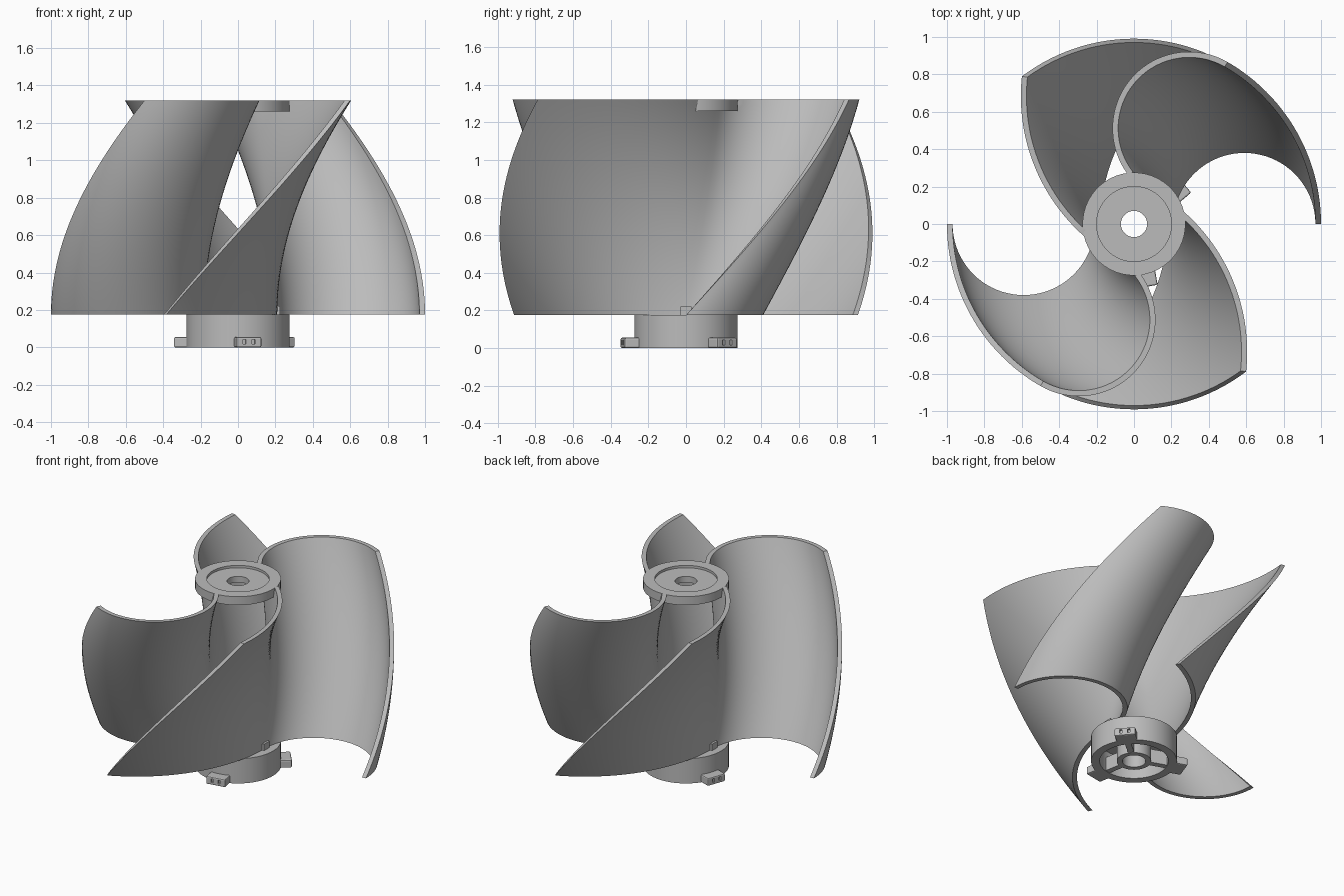
import bpy, bmesh, math
from math import sin, cos, pi, radians
from mathutils import Vector, Matrix

cube = bpy.data.objects.get("Cube")
if cube:
    bpy.data.objects.remove(cube, do_unlink=True)

grey = bpy.data.materials.new("plain grey")
grey.use_nodes = True
grey.diffuse_color = (0.5, 0.5, 0.5, 1)
grey.node_tree.nodes["Principled BSDF"].inputs["Base Color"].default_value = (0.5, 0.5, 0.5, 1)

BASE, TOP, TWIST = 0.175, 1.32, radians(60)


def finish(name, bm, turn=0.0, smooth=True):
    """Turn a bmesh into a named, coloured object rotated about z."""
    bmesh.ops.recalc_face_normals(bm, faces=bm.faces)
    mesh = bpy.data.meshes.new(name)
    bm.to_mesh(mesh)
    bm.free()
    mesh.materials.append(grey)
    obj = bpy.data.objects.new(name, mesh)
    bpy.context.collection.objects.link(obj)
    obj.rotation_euler.z = turn
    if smooth:
        bpy.ops.object.select_all(action='DESELECT')
        obj.select_set(True)
        bpy.context.view_layer.objects.active = obj
        bpy.ops.object.shade_smooth_by_angle(angle=radians(35))
    return obj


def lathe(name, profile, steps=72):
    """Revolve a closed (radius, z) outline."""
    bm = bmesh.new()
    rings = [[bm.verts.new((r * cos(2 * pi * i / steps), r * sin(2 * pi * i / steps), z))
              for r, z in profile] for i in range(steps)]
    n = len(profile)
    for i in range(steps):
        a, b = rings[i], rings[(i + 1) % steps]
        for j in range(n):
            k = (j + 1) % n
            bm.faces.new((a[j], a[k], b[k], b[j]))
    return finish(name, bm)


def box(name, low, high, turn=0.0):
    low, high = Vector(low), Vector(high)
    bm = bmesh.new()
    bmesh.ops.create_cube(bm, size=1)
    bmesh.ops.transform(bm, verts=bm.verts,
                        matrix=Matrix.Translation((low + high) / 2) @ Matrix.Diagonal((*(high - low), 1)))
    return finish(name, bm, turn, smooth=False)


def arc(cx, radius, start, end, steps):
    angles = [radians(start + (end - start) * i / steps) for i in range(steps + 1)]
    return [(cx + radius * cos(a), radius * sin(a)) for a in angles]


# S-shaped ribbon section: a half circle flowing into a shallow arc
def ribbon_side(tight, shallow):
    return arc(0.59, tight, 0, 180, 40) + arc(-0.79, shallow, 0, -66, 32)[1:]


def blade_pair(name, turn, layers=48):
    side_a, side_b = ribbon_side(0.41, 0.97), ribbon_side(0.38, 1.0)
    loop = side_a + side_b[::-1]
    n = len(loop)
    bm = bmesh.new()
    rows = []
    for i in range(layers + 1):
        s = i / layers
        c, d = cos(TWIST * s), sin(TWIST * s)
        row = []
        for x, y in loop:
            z = BASE + (TOP - BASE) * s
            if math.hypot(x, y) < 0.26:      # stay below the recessed cap
                z = min(z, 1.29)
            row.append(bm.verts.new((x * c - y * d, x * d + y * c, z)))
        rows.append(row)
    for a, b in zip(rows, rows[1:]):
        for j in range(n):
            k = (j + 1) % n
            bm.faces.new((a[j], a[k], b[k], b[j]))
    for row in (rows[0], rows[-1]):
        for j in range(n // 2 - 1):
            bm.faces.new((row[j], row[j + 1], row[n - 2 - j], row[n - 1 - j]))
    return finish(name, bm, turn)


# Twisted blades and the small pegs at their roots
for i, label in enumerate(("first", "second")):
    blade_pair(label + "_blade_pair", pi * i)
    box(label + "_root_peg", (0.2, -0.03, 0.16), (0.225, 0.03, 0.22), pi * i)

# Top cap with a shallow recess and a centre hole
lathe("top_cap", [(0.07, 1.26), (0.275, 1.26), (0.275, TOP), (0.2, TOP), (0.2, 1.303), (0.07, 1.303)])

# Lower hub: open cup with a bored floor, and a centre boss
lathe("hub_cup", [(0.22, 0), (0.275, 0), (0.275, BASE), (0.07, BASE), (0.07, 0.15), (0.22, 0.15)])
lathe("hub_boss", [(0.075, 0), (0.11, 0), (0.11, 0.16), (0.075, 0.16)])

# Three spokes with slotted locking tabs outside the cup
for i in range(3):
    turn = radians(40 + 120 * i)
    box(f"hub_spoke_{i + 1}", (0.1, -0.02, 0.003), (0.23, 0.02, 0.1), turn)
    tab = box(f"locking_tab_{i + 1}", (0.25, -0.068, 0), (0.342, 0.068, 0.055), turn)
    bevel = tab.modifiers.new("soft_edges", 'BEVEL')
    bevel.width = 0.008
    bevel.segments = 2
    for side in (-1, 1):
        y = 0.025 * side
        cutter = box(f"tab_slot_cutter_{i + 1}", (0.325, y - 0.008, 0.017), (0.36, y + 0.008, 0.043), turn)
        cutter.hide_render = True
        cutter.hide_viewport = True
        cutter.display_type = 'WIRE'
        cut = tab.modifiers.new("slot", 'BOOLEAN')
        cut.operation = 'DIFFERENCE'
        cut.object = cutter
